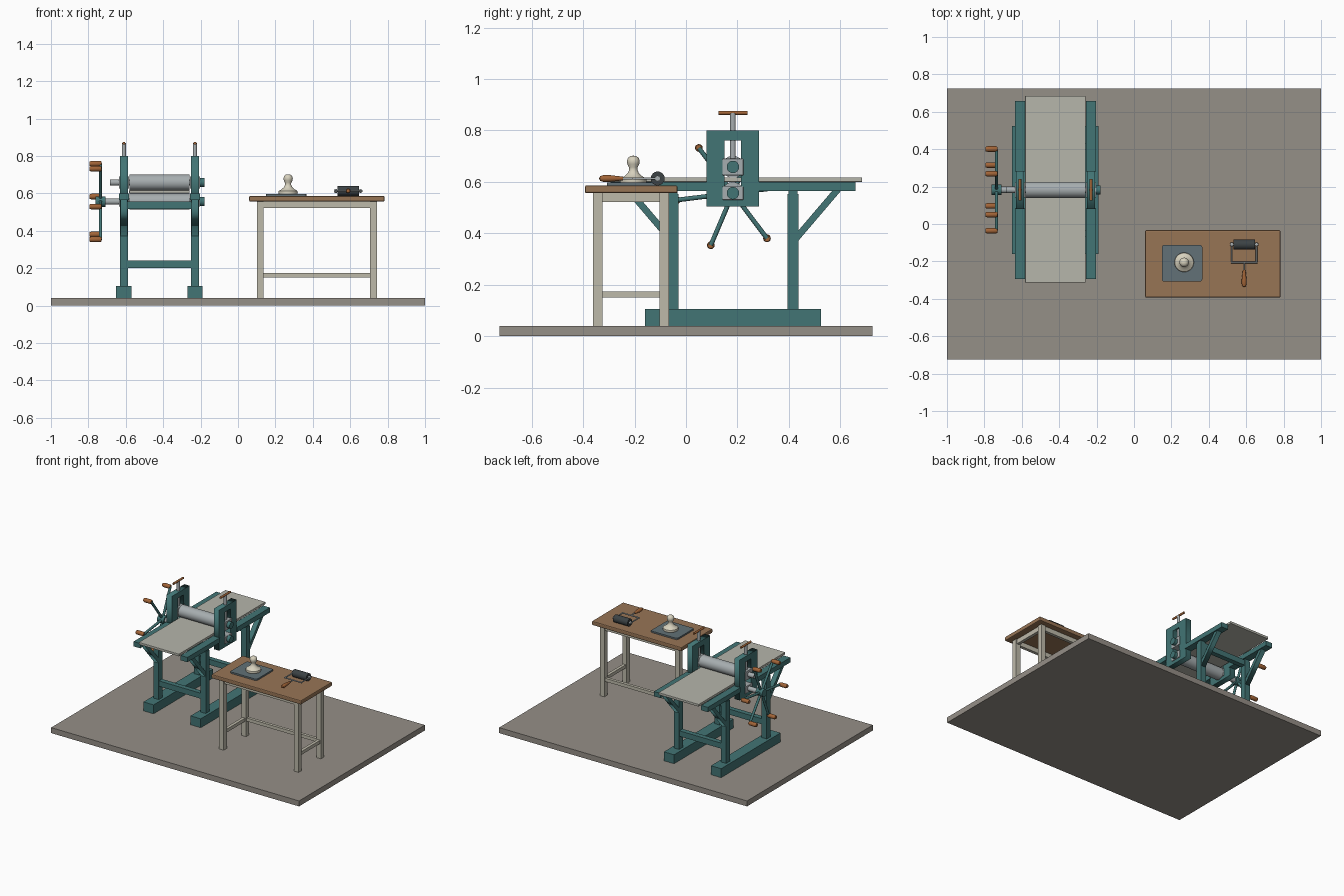
import bpy, bmesh
from math import sin, cos, pi, radians
from mathutils import Vector

if "Cube" in bpy.data.objects:
    bpy.data.objects.remove(bpy.data.objects["Cube"])


def material(name, rgb):
    m = bpy.data.materials.new(name)
    m.diffuse_color = (*[(c / 255) ** 2.2 for c in rgb], 1)
    m.use_nodes = True
    m.node_tree.nodes["Principled BSDF"].inputs["Base Color"].default_value = m.diffuse_color
    return m


TEAL = material("teal_paint", (68, 116, 116))
WOOD = material("wood", (150, 116, 86))
GRIP = material("grip_wood", (160, 100, 58))
CREAM = material("cream_paint", (188, 184, 168))
BED = material("bed_board", (180, 180, 170))
STEEL = material("steel", (165, 172, 174))
RUBBER = material("rubber", (62, 68, 70))
SLATE = material("slate", (98, 112, 118))
FLOOR = material("floor_board", (148, 142, 134))
IVORY = material("ivory", (214, 208, 188))


def make(name, bm, mat):
    bmesh.ops.recalc_face_normals(bm, faces=bm.faces)
    me = bpy.data.meshes.new(name)
    bm.to_mesh(me)
    bm.free()
    me.materials.append(mat)
    ob = bpy.data.objects.new(name, me)
    bpy.context.collection.objects.link(ob)
    return ob


def box(name, x, y, z, mat, bevel=0):
    """Box from (min, max) ranges on each axis."""
    bm = bmesh.new()
    bmesh.ops.create_cube(bm, size=1)
    for v in bm.verts:
        v.co = [r[0] + (c + .5) * (r[1] - r[0]) for r, c in zip((x, y, z), v.co)]
    ob = make(name, bm, mat)
    if bevel:
        m = ob.modifiers.new("Bevel", 'BEVEL')
        m.width, m.segments = bevel, 2
    return ob


def lathe(name, profile, base, axis, mat, sides=32):
    """Revolve (radius, height) points about an axis starting at base."""
    bm = bmesh.new()
    vs = [bm.verts.new((r, 0, h)) for r, h in profile]
    es = [bm.edges.new(p) for p in zip(vs, vs[1:])]
    bmesh.ops.spin(bm, geom=vs + es, cent=(0, 0, 0), axis=(0, 0, 1),
                   angle=2 * pi, steps=sides, use_merge=False)
    bmesh.ops.remove_doubles(bm, verts=bm.verts, dist=1e-5)
    ob = make(name, bm, mat)
    ob.data.shade_smooth()
    ob.data.set_sharp_from_angle(angle=radians(35))
    ob.location = base
    ob.rotation_mode = 'QUATERNION'
    ob.rotation_quaternion = Vector((0, 0, 1)).rotation_difference(Vector(axis))
    return ob


def rod(name, a, b, r, mat, sides=32):
    d = Vector(b) - Vector(a)
    h = d.length
    return lathe(name, [(0, 0), (r, 0), (r, h), (0, h)], a, d, mat, sides)


def plate(name, x, half, loops, mat):
    """Extrude a y-z outline (with optional hole) along x."""
    cu = bpy.data.curves.new(name, 'CURVE')
    cu.dimensions, cu.fill_mode, cu.extrude = '2D', 'BOTH', half
    for pts in loops:
        s = cu.splines.new('POLY')
        s.points.add(len(pts) - 1)
        for p, (u, v) in zip(s.points, pts):
            p.co = (u, v, 0, 1)
        s.use_cyclic_u = True
    cu.materials.append(mat)
    ob = bpy.data.objects.new(name, cu)
    bpy.context.collection.objects.link(ob)
    ob.location.x = x
    ob.rotation_euler = (pi / 2, 0, pi / 2)
    return ob


def rect(y0, y1, z0, z1):
    return [(y0, z0), (y1, z0), (y1, z1), (y0, z1)]


box("floor", (-1, 1), (-.725, .725), (0, .04), FLOOR)

# press side frames
CY, UP, LOW = .1825, .658, .556
for side, cx in (("left", -.61), ("right", -.23)):
    def span(w):
        return (cx - w / 2, cx + w / 2)
    box(side + "_foot", span(.082), (-.16, .525), (.04, .105), TEAL)
    plate(side + "_cheek", cx, .0215,
          [rect(.08, .283, .505, .8), rect(.15, .214, .53, .76)], TEAL)
    for end, s in (("front", -1), ("back", 1)):
        def ys(a, b):
            return tuple(sorted((CY + s * a, CY + s * b)))
        box(f"{side}_{end}_leg", span(.042), ys(.212, .255), (.105, .553), TEAL)
        box(f"{side}_{end}_rail", span(.054), ys(.098, .476), (.565, .6), TEAL)
        box(f"{side}_{end}_leg_cap", span(.036), ys(.216, .251), (.55, .567), TEAL)
        brace = [(CY + s * a, z) for a, z in
                 ((.254, .37), (.422, .567), (.388, .567), (.254, .41))]
        plate(f"{side}_{end}_brace", cx, .018, [brace], TEAL)
    # bearing blocks, pressure screw and its handle
    for lvl, z0, z1 in (("upper", .625, .69), ("lower", .53, .582)):
        box(f"{side}_{lvl}_bearing", span(.054), (.142, .223), (z0, z1), STEEL, .003)
    rod(side + "_screw", (cx, CY, .69), (cx, CY, .868), .011, STEEL, 24)
    rod(side + "_screw_handle", (cx, CY - .057, .868), (cx, CY + .057, .868), .0075, GRIP, 16)

# cross members between the frames
for end, s in (("front", -1), ("back", 1)):
    y = CY + s * .2335
    box(end + "_top_crossbar", (-.59, -.25), (y - .018, y + .018), (.515, .555), TEAL)
    box(end + "_low_crossbar", (-.59, -.25), (y - .018, y + .018), (.2, .24), TEAL)

# bed and rollers
box("bed", (-.582, -.258), (-.313, .685), (.6, .617), BED, .002)
for lvl, z, left in (("upper", UP, -.685), ("lower", LOW, -.76)):
    rod(lvl + "_roller", (-.58, CY, z), (-.26, CY, z), .043, STEEL, 48)
    rod(lvl + "_shaft", (left, CY, z), (-.185, CY, z), .017, STEEL)
    rod(lvl + "_shaft_cap", (-.205, CY, z), (-.18, CY, z), .024, TEAL)

# star wheel with six grips
HX = -.735
rod("wheel_hub", (-.762, CY, LOW), (-.708, CY, LOW), .028, TEAL)
for i in range(6):
    a = radians(7 + 60 * i)
    y, z = CY + .22 * cos(a), LOW + .22 * sin(a)
    rod(f"wheel_spoke_{i + 1}", (HX, CY, LOW), (HX, y, z), .009, TEAL, 16)
    lathe(f"wheel_grip_{i + 1}",
          [(0, 0), (.012, 0), (.015, .008), (.015, .052), (.012, .062), (0, .062)],
          (HX + .004, y, z), (-1, 0, 0), GRIP, 20)

# work table
box("table_top", (.06, .783), (-.393, -.033), (.556, .586), WOOD, .006)
LX, LY, W = (.119, .724), (-.343, -.085), .018
for i, x in enumerate(LX):
    tag = ("left", "right")[i]
    for j, y in enumerate(LY):
        box(f"table_{tag}_{('front', 'back')[j]}_leg", (x - W, x + W), (y - W, y + W),
            (.04, .558), CREAM)
    for part, z in (("apron", (.522, .557)), ("stretcher", (.15, .174))):
        box(f"table_{tag}_{part}", (x - .011, x + .011), (LY[0] + W, LY[1] - W), z, CREAM)
for end, y in zip(("front", "back"), LY):
    box(f"table_{end}_apron", (LX[0] + W, LX[1] - W), (y - .011, y + .011), (.522, .557), CREAM)
box("table_back_stretcher", (LX[0] + W, LX[1] - W), (LY[1] - .011, LY[1] + .011), (.15, .174), CREAM)

# ink slab with rounded corners
slab = box("ink_slab", (.15, .365), (-.308, -.112), (.585, .597), SLATE)
bm = bmesh.new()
bm.from_mesh(slab.data)
corners = [e for e in bm.edges if abs(e.verts[0].co.z - e.verts[1].co.z) > .005]
bmesh.ops.bevel(bm, geom=corners, offset=.012, segments=4, profile=.5, affect='EDGES')
bm.to_mesh(slab.data)
bm.free()

# ink muller
lathe("muller", [(0, 0), (.05, 0), (.052, .006), (.05, .016), (.036, .024), (.022, .036),
                 (.016, .05), (.017, .06), (.023, .072), (.025, .084), (.021, .096),
                 (.012, .103), (0, .105)], (.268, -.205, .597), (0, 0, 1), IVORY, 40)

# ink roller: drum, axle, fork and handle
BX, BY, BZ = .589, -.11, .613
rod("ink_roller_drum", (BX - .058, BY, BZ), (BX + .058, BY, BZ), .027, RUBBER)
rod("ink_roller_axle", (BX - .076, BY, BZ), (BX + .076, BY, BZ), .006, STEEL, 16)
for tag, s in (("left", -1), ("right", 1)):
    x = BX + s * .066
    rod(f"ink_roller_{tag}_hub", (x - .006, BY, BZ), (x + .006, BY, BZ), .011, STEEL, 20)
    rod(f"ink_roller_{tag}_arm", (x, BY, BZ), (x, -.208, BZ), .0045, STEEL, 12)
rod("ink_roller_crossbar", (BX - .07, -.206, BZ), (BX + .07, -.206, BZ), .0045, STEEL, 12)
rod("ink_roller_stem", (BX, -.205, BZ), (BX, -.26, BZ), .0045, STEEL, 12)
lathe("ink_roller_handle", [(0, 0), (.007, 0), (.009, .015), (.013, .05), (.013, .075),
                            (.009, .088), (0, .092)], (BX, -.246, BZ), (0, -1, 0), GRIP, 24)
